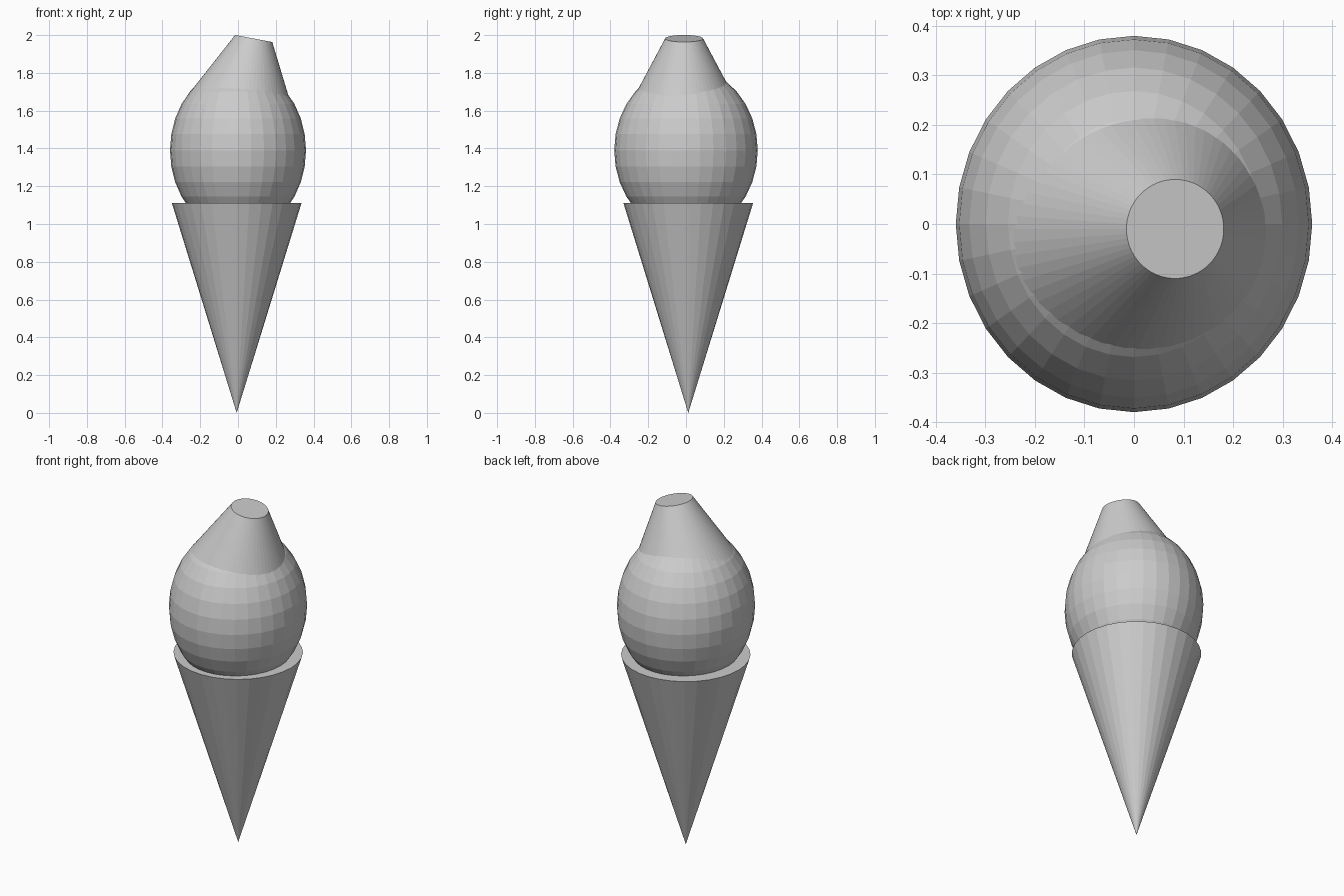
import bpy
import math
from mathutils import Vector

default = bpy.data.objects.get("Cube")
if default:
    bpy.data.objects.remove(default, do_unlink=True)

SIDES = 32

# One plain grey for every part
grey = bpy.data.materials.new("plain_grey")
grey.use_nodes = True
colour = (0.6, 0.6, 0.6, 1)
grey.diffuse_color = colour
grey.node_tree.nodes["Principled BSDF"].inputs["Base Color"].default_value = colour


def finish(name):
    obj = bpy.context.object
    obj.name = name
    obj.data.name = name
    obj.data.materials.append(grey)
    return obj


# Wafer cone: point down, flat lid on top
height = 1.11
bpy.ops.mesh.primitive_cone_add(vertices=SIDES, radius1=0, radius2=0.343, depth=height,
                                location=(-0.007, 0.012, height / 2))
finish("wafer_cone")

# Faceted scoop, slightly taller than wide
bpy.ops.mesh.primitive_uv_sphere_add(segments=SIDES, ring_count=16, radius=1,
                                     location=(0, 0, 1.39))
scoop = finish("scoop")
scoop.scale = (0.36, 0.38, 0.44)

# Tilted, cut-off peak sunk into the scoop
tilt = math.radians(10.7)
axis = Vector((math.sin(tilt), 0, math.cos(tilt)))
peak_top = Vector((0.083, -0.01, 1.982))
depth = 0.33
bpy.ops.mesh.primitive_cone_add(vertices=SIDES * 2, radius1=0.272, radius2=0.1, depth=depth,
                                location=peak_top - axis * depth / 2,
                                rotation=(0, tilt, 0))
finish("scoop_peak")
